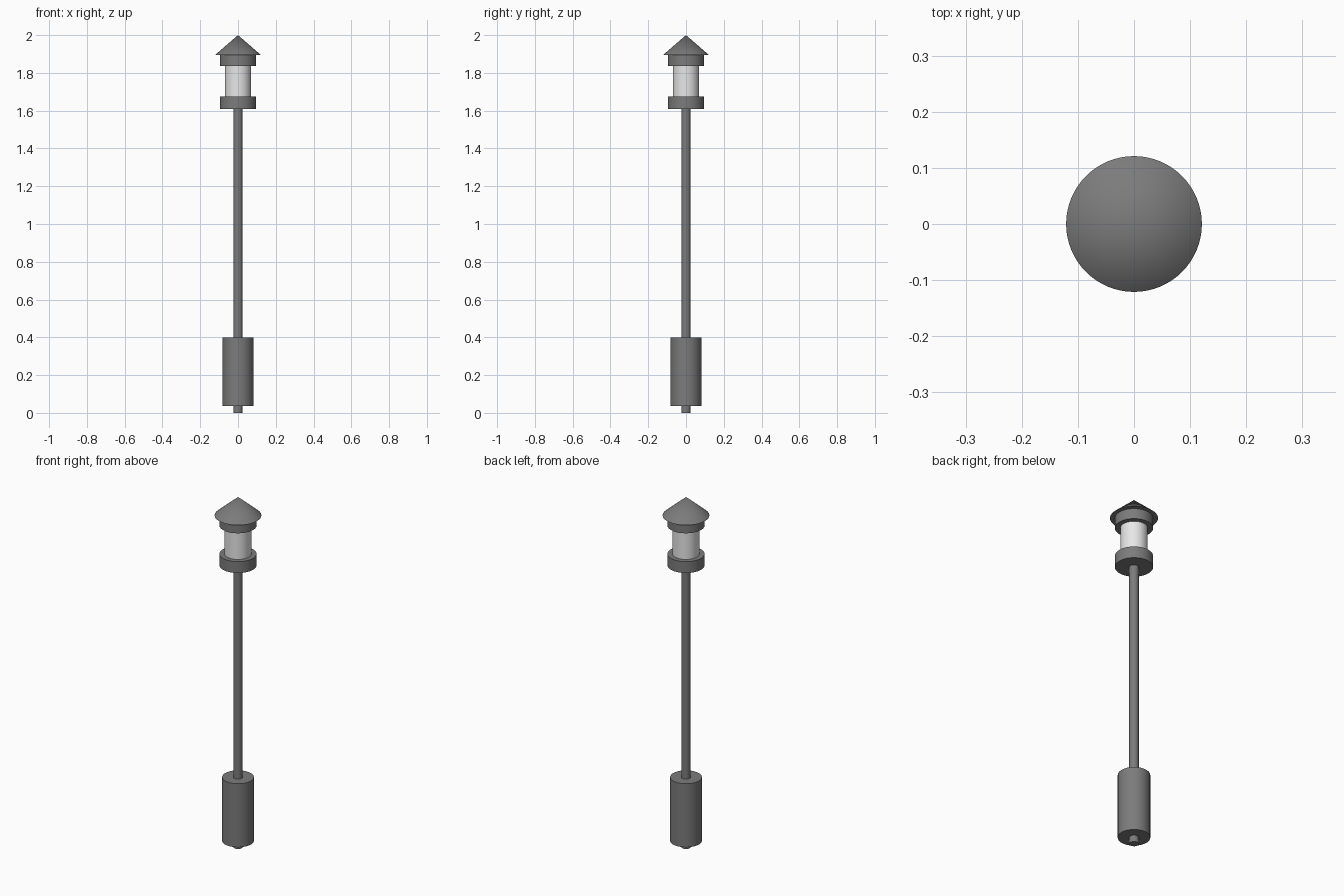
import bpy
import math

cube = bpy.data.objects.get("Cube")
if cube:
    bpy.data.objects.remove(cube, do_unlink=True)


def make_material(name, value):
    mat = bpy.data.materials.new(name)
    mat.use_nodes = True
    colour = (value, value, value, 1)
    mat.diffuse_color = colour
    mat.node_tree.nodes["Principled BSDF"].inputs["Base Color"].default_value = colour
    return mat


metal = make_material("dark grey metal", 0.2)
glass = make_material("pale lamp glass", 0.8)


def turned_part(name, radius, bottom, top, mat, tip_radius=None):
    """Upright cylinder, or a cone when a tip radius is given."""
    bpy.ops.mesh.primitive_cone_add(
        vertices=64, radius1=radius,
        radius2=radius if tip_radius is None else tip_radius,
        depth=top - bottom, location=(0, 0, (bottom + top) / 2))
    part = bpy.context.object
    part.name = name
    part.data.materials.append(mat)
    bpy.ops.object.shade_smooth_by_angle(angle=math.radians(30))
    return part


# Post and its thick sleeve near the ground
turned_part("pole", 0.024, 0, 1.64, metal)
turned_part("base_sleeve", 0.082, 0.037, 0.4, metal)

# Lantern: glass held between two collars
turned_part("lower_collar", 0.096, 1.61, 1.675, metal)
turned_part("lamp_glass", 0.069, 1.66, 1.85, glass)
turned_part("upper_collar", 0.096, 1.837, 1.897, metal)

# Conical roof
turned_part("roof", 0.121, 1.895, 2.0, metal, tip_radius=0)
